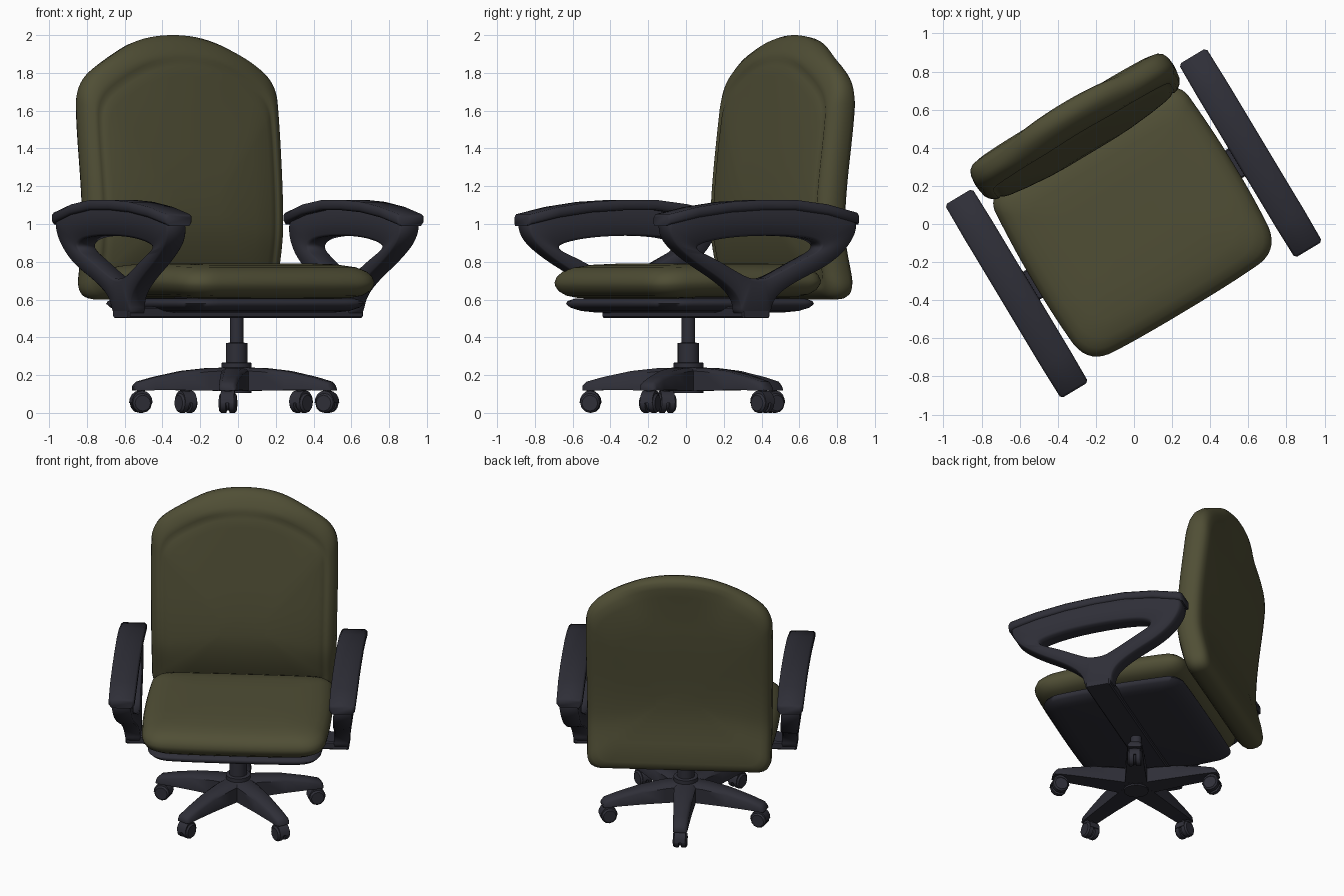
import bpy, bmesh
from math import sin, cos, pi, radians
from mathutils import Vector, Matrix

if "Cube" in bpy.data.objects:
    bpy.data.objects.remove(bpy.data.objects["Cube"])

TURN = radians(31)      # the whole chair is swivelled
AXIS_Y = 0.015          # column position


def material(name, rgb):
    m = bpy.data.materials.new(name)
    m.use_nodes = True
    m.diffuse_color = (*rgb, 1)
    m.node_tree.nodes["Principled BSDF"].inputs["Base Color"].default_value = (*rgb, 1)
    return m


FABRIC = material("olive fabric", (0.08, 0.077, 0.036))
PLASTIC = material("dark plastic", (0.028, 0.028, 0.039))


def loft(name, rings, mat, closed=False, matrix=None, angle=40):
    """Skin a list of equal-length point rings, capped unless closed."""
    bm = bmesh.new()
    vs = [[bm.verts.new(p) for p in ring] for ring in rings]
    n = len(vs[0])
    pairs = list(zip(vs, vs[1:]))
    if closed:
        pairs.append((vs[-1], vs[0]))
    else:
        bm.faces.new(vs[0])
        bm.faces.new(vs[-1])
    for a, b in pairs:
        for i in range(n):
            j = (i + 1) % n
            bm.faces.new((a[i], a[j], b[j], b[i]))
    if matrix:
        bm.transform(matrix)
    bmesh.ops.recalc_face_normals(bm, faces=bm.faces)
    me = bpy.data.meshes.new(name)
    bm.to_mesh(me)
    bm.free()
    me.materials.append(mat)
    me.shade_smooth()
    me.set_sharp_from_angle(angle=radians(angle))
    ob = bpy.data.objects.new(name, me)
    ob.rotation_euler.z = TURN
    bpy.context.collection.objects.link(ob)


def round_off(pts, steps=3):
    """Corner-cutting of a closed outline."""
    pts = [Vector(p) for p in pts]
    for _ in range(steps):
        out = []
        for a, b in zip(pts, pts[1:] + pts[:1]):
            out += [a.lerp(b, 0.25), a.lerp(b, 0.75)]
        pts = out
    return pts


def lathe(name, profile, mat, matrix, sides=20):
    rings = [[(r * cos(2 * pi * k / sides), r * sin(2 * pi * k / sides), z)
              for k in range(sides)] for r, z in profile]
    loft(name, rings, mat, matrix=matrix)


def cushion(name, half, center_y, size, rings, place, mat):
    """Stack inset copies of a mirrored outline; place(x, y, offset) gives the 3D point."""
    outline = round_off(half + [(-x, y) for x, y in reversed(half)])
    stack = []
    for inset, w in rings:
        kx, ky = 1 - inset / size[0], 1 - inset / size[1]
        stack.append([place(p.x * kx, center_y + (p.y - center_y) * ky, w) for p in outline])
    loft(name, stack, mat, angle=75)


def ease(x, pts):
    """Smooth interpolation through (x, value) pairs."""
    for (a, va), (b, vb) in zip(pts, pts[1:]):
        if x <= b:
            t = max(0, (x - a) / (b - a))
            return va + (vb - va) * t * t * (3 - 2 * t)
    return pts[-1][1]


# Backrest: arched outline, S-shaped lean, faint seam round the front panel
spine = [(0.6, 0.618), (0.98, 0.56), (1.85, 0.632), (2.0, 0.67)]
cushion("backrest",
        [(0.4, 0.6), (0.6, 0.6), (0.6, 0.8), (0.605, 1.2), (0.61, 1.55),
         (0.6, 1.75), (0.43, 1.88), (0.17, 2.0)],
        1.1, (0.6, 0.5),
        [(0.45, -0.125), (0.35, -0.12), (0.22, -0.108), (0.12, -0.094), (0.09, -0.085),
         (0.075, -0.075), (0.065, -0.08), (0.045, -0.074), (0.02, -0.055), (0.005, -0.03),
         (0, 0), (0.004, 0.04), (0.015, 0.064), (0.035, 0.081), (0.07, 0.091),
         (0.2, 0.097), (0.33, 0.1), (0.45, 0.1)],
        lambda x, z, w: (x, ease(z, spine) + w, z), FABRIC)

# Seat cushion with a slightly lowered front edge
seat_half = [(0.3, -0.53), (0.588, -0.508), (0.61, -0.2), (0.61, 0.1),
             (0.6, 0.32), (0.585, 0.52), (0.35, 0.53)]
cushion("seat", seat_half, 0, (0.61, 0.52),
        [(0.45, -0.09), (0.16, -0.09), (0.1, -0.086), (0.05, -0.072), (0.018, -0.048),
         (0.003, -0.02), (0, 0.0), (0.01, 0.03), (0.035, 0.056), (0.08, 0.076),
         (0.16, 0.088), (0.3, 0.092), (0.46, 0.092)],
        lambda x, y, w: (x, y, 0.7 + w - 0.03 * max(0, -y - 0.2)), FABRIC)

# Shell below the cushion
cushion("seat_shell", seat_half, 0, (0.61, 0.52),
        [(0.45, 0.53), (0.16, 0.532), (0.1, 0.54), (0.055, 0.558), (0.038, 0.578),
         (0.045, 0.592), (0.075, 0.605), (0.45, 0.612)],
        lambda x, y, w: (x, y + 0.015, w), PLASTIC)


def slab(hx, hy, z0, z1, c):
    """Rounded bar along x, returned as end-to-end rings."""
    m = (z0 + z1) / 2
    sec = [(-1, z0 + c), (-1, z1 - c), (-1 + c / hy, z1), (1 - c / hy, z1),
           (1, z1 - c), (1, z0 + c), (1 - c / hy, z0), (-1 + c / hy, z0)]
    return [[(x, y * hy * k, m + (z - m) * k) for y, z in sec]
            for x, k in ((-hx, 0.9), (-hx + c, 1), (hx - c, 1), (hx, 0.9))]


loft("arm_crossbar", slab(0.725, 0.085, 0.503, 0.56, 0.008), PLASTIC)

# Arms: a leaning open loop on a short foot, topped by an arched pad
outer = round_off([(0.09, 0.505), (0.1, 0.6), (0.2, 0.68), (0.47, 0.8), (0.59, 0.94),
                   (0.58, 1.05), (0.2, 1.09), (-0.2, 1.09), (-0.57, 1.05), (-0.57, 0.93),
                   (-0.44, 0.82), (-0.2, 0.69), (-0.1, 0.6), (-0.09, 0.505)])
inner = round_off([(0.02, 0.71), (0.06, 0.715), (0.13, 0.745), (0.26, 0.81), (0.39, 0.87),
                   (0.34, 0.92), (0.15, 0.94), (-0.15, 0.935), (-0.35, 0.905), (-0.41, 0.87),
                   (-0.26, 0.81), (-0.13, 0.745), (-0.06, 0.715), (-0.02, 0.71)])
section = [(0, -0.85), (0.08, -1), (0.92, -1), (1, -0.85), (1, 0.85), (0.92, 1), (0.08, 1), (0, 0.85)]
pad_line = [(-0.588, 1.045, 0.07), (-0.575, 1.052, 0.084), (-0.4, 1.09, 0.087),
            (-0.2, 1.117, 0.087), (0, 1.128, 0.087), (0.2, 1.128, 0.087),
            (0.4, 1.104, 0.087), (0.583, 1.06, 0.084), (0.597, 1.052, 0.07)]
pad_shape = [(-0.85, 0), (0.85, 0), (1, -0.012), (1, -0.042), (0.88, -0.055),
             (-0.88, -0.055), (-1, -0.042), (-1, -0.012)]

for side, tag in ((1, "left"), (-1, "right")):
    loop = []
    for o, i in zip(outer, inner):
        ring = []
        for t, w in section:
            p = o.lerp(i, t)
            rise = (p.y - 0.5) / 0.5
            mid, half = 0.672 + 0.05 * rise, 0.048 + 0.014 * rise
            ring.append((side * (mid + w * half), p.x, p.y))
        loop.append(ring)
    loft(tag + "_arm_loop", loop, PLASTIC, closed=True, angle=75)
    loft(tag + "_arm_pad",
         [[(side * (0.716 + a * hw), y, z + dz) for a, dz in pad_shape] for y, z, hw in pad_line],
         PLASTIC, angle=60)

# Gas column and hub
lathe("column", [(0.08, 0.105), (0.08, 0.265), (0.057, 0.268), (0.057, 0.37),
                 (0.036, 0.372), (0.036, 0.54)], PLASTIC, Matrix.Translation((0, AXIS_Y, 0)))

# Five-star base with twin-wheel casters
stations = [(0.02, 0.075, 0.24, 0.115), (0.15, 0.068, 0.238, 0.118), (0.3, 0.058, 0.222, 0.12),
            (0.45, 0.051, 0.19, 0.12), (0.54, 0.047, 0.165, 0.118), (0.56, 0.04, 0.145, 0.118)]
wheel_half = [(0.04, 0.006), (0.052, 0.009), (0.052, 0.036), (0.042, 0.046)]
wheel_pair = [(r, -z) for r, z in reversed(wheel_half)] + wheel_half
arc = [(0.056 * cos(a * pi / 8), 0.066 * sin(a * pi / 8)) for a in range(9)]
for k in range(5):
    place = Matrix.Translation((0, AXIS_Y, 0)) @ Matrix.Rotation(radians(90 + 72 * k), 4, "Z")
    loft(f"base_leg_{k + 1}",
         [[(r, -w, zb), (r, w, zb), (r, w, zt - 0.018), (r, w * 0.65, zt),
           (r, -w * 0.65, zt), (r, -w, zt - 0.018)] for r, w, zt, zb in stations],
         PLASTIC, matrix=place, angle=50)
    hub = place @ Matrix.Translation((0.52, 0, 0.052))
    lathe(f"caster_stem_{k + 1}", [(0.022, 0), (0.022, 0.08)], PLASTIC, hub, 12)
    lathe(f"caster_wheels_{k + 1}", wheel_pair, PLASTIC,
          hub @ Matrix.Rotation(pi / 2, 4, "X"), 12)
    # Hood over the wheels
    loft(f"caster_hood_{k + 1}", [[(x, y, z) for x, z in arc] for y in (-0.036, 0.036)],
         PLASTIC, matrix=hub)
